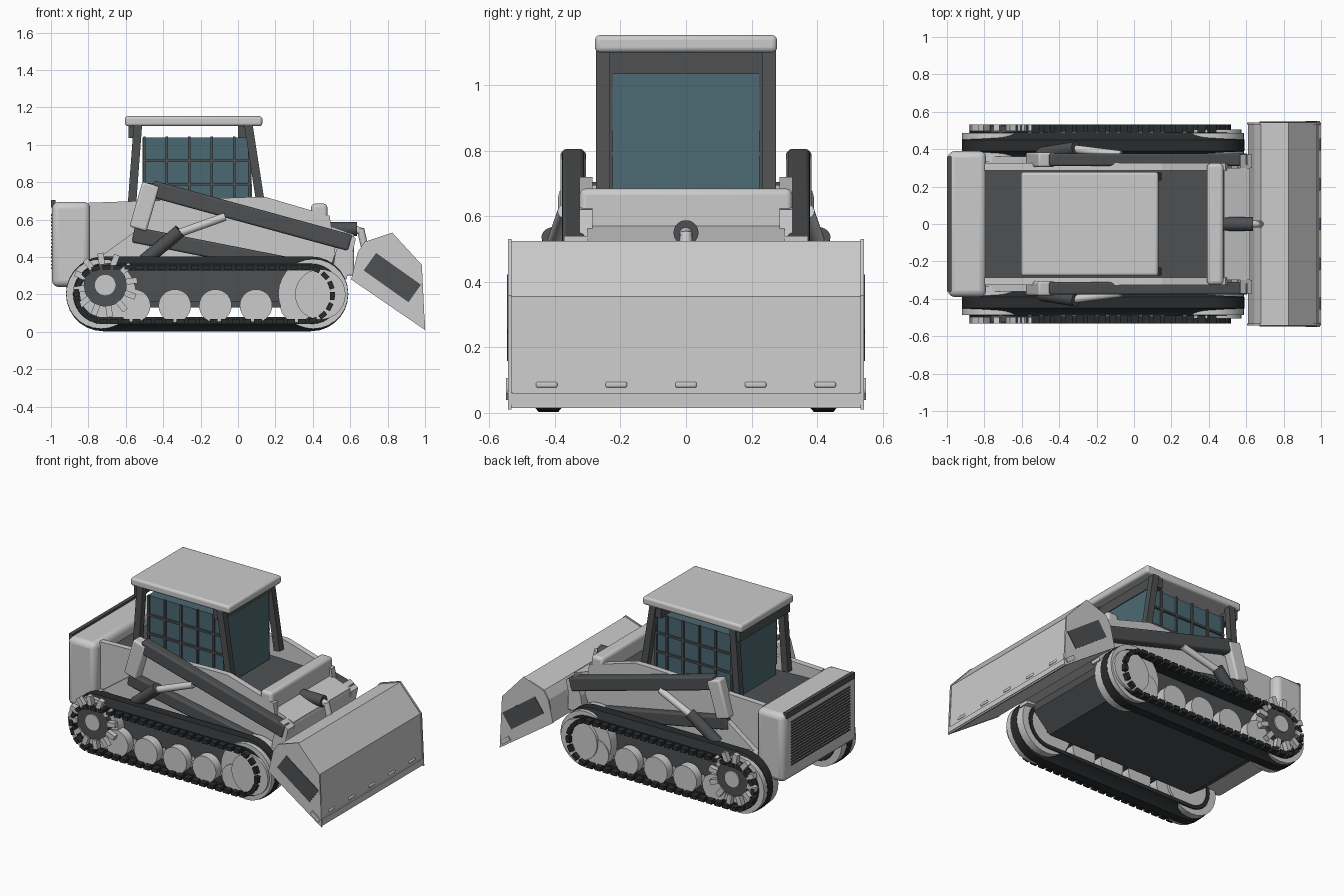
import bpy, bmesh, math
from mathutils import Vector, Matrix

if "Cube" in bpy.data.objects:
    bpy.data.objects.remove(bpy.data.objects["Cube"])


def mat(name, c):
    m = bpy.data.materials.new(name)
    m.diffuse_color = (*c, 1)
    m.use_nodes = True
    m.node_tree.nodes["Principled BSDF"].inputs["Base Color"].default_value = m.diffuse_color
    return m


DARK = mat("dark_grey", (0.075, 0.08, 0.085))
BLACK = mat("rubber", (0.022, 0.025, 0.027))
GLASS = mat("glass", (0.07, 0.14, 0.17))


def finish(name, bm, m=None, bevel=0, mirror=False, smooth=False):
    bmesh.ops.recalc_face_normals(bm, faces=bm.faces)
    me = bpy.data.meshes.new(name)
    bm.to_mesh(me)
    bm.free()
    ob = bpy.data.objects.new(name, me)
    bpy.context.collection.objects.link(ob)
    if m:
        me.materials.append(m)
    if bevel:
        b = ob.modifiers.new("bevel", 'BEVEL')
        b.width, b.segments, b.limit_method = bevel, 3, 'ANGLE'
        smooth = True
    if mirror:
        mm = ob.modifiers.new("mirror", 'MIRROR')
        mm.use_axis = (False, True, False)
        mm.use_mirror_merge = False
    if smooth:
        bpy.ops.object.select_all(action='DESELECT')
        ob.select_set(True)
        bpy.context.view_layer.objects.active = ob
        bpy.ops.object.shade_smooth_by_angle(angle=math.radians(35))
    return ob


def add_box(bm, c, s, ang=0):
    M = Matrix.Translation(c) @ Matrix.Rotation(-ang, 4, 'Y') @ Matrix.Diagonal((*s, 1))
    bmesh.ops.create_cube(bm, size=1, matrix=M)


def add_cyl(bm, p, q, r, n=28):
    p, q = Vector(p), Vector(q)
    M = Matrix.Translation((p + q) / 2) @ (q - p).to_track_quat('Z', 'Y').to_matrix().to_4x4()
    bmesh.ops.create_cone(bm, cap_ends=True, segments=n, radius1=r, radius2=r,
                          depth=(q - p).length, matrix=M)


def box(name, x, y, z, m=None, **k):
    bm = bmesh.new()
    add_box(bm, ((x[0] + x[1]) / 2, (y[0] + y[1]) / 2, (z[0] + z[1]) / 2),
            (x[1] - x[0], y[1] - y[0], z[1] - z[0]))
    return finish(name, bm, m, **k)


def bar(name, p, q, w, y, m=None, **k):
    """Rectangular beam between two (x, z) points, spanning y."""
    bm = bmesh.new()
    dx, dz = q[0] - p[0], q[1] - p[1]
    add_box(bm, ((p[0] + q[0]) / 2, (y[0] + y[1]) / 2, (p[1] + q[1]) / 2),
            (math.hypot(dx, dz), y[1] - y[0], w), math.atan2(dz, dx))
    return finish(name, bm, m, **k)


def prism(name, pts, y, m=None, **k):
    """Side profile of (x, z) points extruded along y."""
    bm = bmesh.new()
    f = bm.faces.new([bm.verts.new((a, y[0], b)) for a, b in pts])
    r = bmesh.ops.extrude_face_region(bm, geom=[f])
    vs = [v for v in r["geom"] if isinstance(v, bmesh.types.BMVert)]
    bmesh.ops.translate(bm, verts=vs, vec=(0, y[1] - y[0], 0))
    return finish(name, bm, m, **k)


def cyls(name, items, m=None, **k):
    bm = bmesh.new()
    for p, q, r in items:
        add_cyl(bm, p, q, r)
    return finish(name, bm, m, smooth=True, **k)


# Rubber track: rounded section swept round a stadium loop
def stadium(x0, x1, z, r, n=14):
    arc = [math.pi * i / n - math.pi / 2 for i in range(n + 1)]
    return ([(x1 + r * math.cos(a), z + r * math.sin(a)) for a in arc] +
            [(x0 - r * math.cos(a), z - r * math.sin(a)) for a in arc])


bm = bmesh.new()
section = [(.33, .05), (.36, .035), (.39, .0), (.45, .0), (.475, .03), (.49, .04), (.49, .075), (.33, .075)]
rings = [[bm.verts.new((x, y, z)) for x, z in stadium(-.72, .39, .203, .2 - d)] for y, d in section]
for i, a in enumerate(rings):
    b = rings[(i + 1) % len(rings)]
    for j in range(len(a)):
        k = (j + 1) % len(a)
        bm.faces.new((a[j], a[k], b[k], b[j]))
finish("track_belt", bm, BLACK, mirror=True, smooth=True)

# Track edge pads, spaced evenly along a loop
bm = bmesh.new()
L, R, N = 1.08, .145, 52
total = 2 * L + 2 * math.pi * R
for i in range(N):
    s = total * i / N
    if s < L:
        x, z, a = -.72 + s, .2 - R, 0
    elif s < L + math.pi * R:
        a = (s - L) / R
        x, z = .36 + R * math.sin(a), .2 - R * math.cos(a)
    elif s < 2 * L + math.pi * R:
        x, z, a = .36 - (s - L - math.pi * R), .2 + R, math.pi
    else:
        a = math.pi + (s - 2 * L - math.pi * R) / R
        x, z = -.72 + R * math.sin(a), .2 - R * math.cos(a)
    add_box(bm, (x, .508, z), (.042, .05, .026), a)
finish("track_pads", bm, BLACK, mirror=True)

# Wheels and undercarriage
cyls("end_drums", [((x, .335, .203), (x, .487, .203), .187) for x in (-.732, .402)], mirror=True)
cyls("idler", [((.44, .48, .2), (.44, .505, .2), .135)], mirror=True)
cyls("rollers", [((-.555 + .217 * i, y, .14), (-.555 + .217 * i, y + .06, .14), .087)
                 for i in range(5) for y in (.35, .435)], mirror=True)
box("track_frame", (-.62, .4), (.3, .42), (.16, .35), DARK, mirror=True)
cyls("sprocket", [((-.71, .47, .25), (-.71, .522, .25), .115)], DARK, mirror=True)
cyls("sprocket_hub", [((-.71, .5, .25), (-.71, .53, .25), .055)], mirror=True)
bm = bmesh.new()
for i in range(12):
    a = 2 * math.pi * i / 12 + .15
    add_box(bm, (-.71 + .142 * math.cos(a), .515, .25 + .142 * math.sin(a)), (.062, .034, .032), a)
finish("sprocket_teeth", bm, mirror=True)

# Hull: dark belly and deck, light side walls, rear engine block
prism("belly", [(-.8, .2), (-.7, .13), (.4, .13), (.52, .25), (.52, .42), (-.8, .42)], (-.31, .31), DARK)
prism("deck", [(-.8, .4), (.42, .4), (.42, .58), (-.8, .62)], (-.29, .29), DARK)
prism("side_wall", [(-.8, .36), (.5, .36), (.52, .42), (.49, .62), (.15, .72), (.05, .72), (-.8, .69)],
      (.285, .325), mirror=True)
prism("rear_gusset", [(-.8, .36), (-.45, .36), (-.5, .56), (-.56, .53), (-.74, .4)], (.32, .36), mirror=True)
box("engine_block", (-.995, -.79), (-.39, .39), (.24, .695), bevel=.035)
box("rear_trim", (-1.0, -.975), (-.36, .36), (.665, .705), DARK)
bm = bmesh.new()
for i in range(16):
    add_box(bm, (-.995, 0, .34 + .019 * i), (.01, .62, .009))
finish("rear_grille", bm, DARK)
box("front_crossbar", (.39, .478), (-.325, .325), (.4, .685), bevel=.02)
prism("front_plate", [(.48, .3), (.6, .3), (.62, .52), (.48, .57)], (-.3, .3))

# Cab
box("roof", (-.605, .13), (-.278, .278), (1.1, 1.153), bevel=.015)
box("front_header", (-.0, .07), (-.265, .265), (1.035, 1.1), DARK)
box("rear_header", (-.585, -.54), (-.265, .265), (1.035, 1.1), DARK)
bar("front_pillar", (.055, 1.11), (.125, .66), .045, (.232, .275), DARK, mirror=True)
bar("rear_pillar", (-.535, 1.11), (-.57, .64), .045, (.232, .275), DARK, mirror=True)
prism("cab_glass", [(-.51, .6), (.08, .6), (.065, 1.04), (-.51, 1.04)], (-.224, .224), GLASS)
bm = bmesh.new()
for x in (-.5, -.38, -.26, -.14, -.02, .06):
    add_box(bm, (x, .23, .86), (.013, .014, .37))
for z in (.79, .915):
    add_box(bm, (-.22, .23, z), (.58, .014, .013))
finish("window_guard", bm, DARK, mirror=True)

# Loader arms and lift cylinders
ARM = (.31, .378)
bar("lift_arm", (-.46, .765), (.6, .475), .09, ARM, DARK, bevel=.012, mirror=True)
bar("lower_link", (-.56, .52), (.38, .335), .085, (.315, .37), DARK, bevel=.012, mirror=True)
bar("rear_link", (-.465, .79), (-.535, .55), .095, (.305, .383), bevel=.012, mirror=True)
prism("arm_tip", [(.5, .29), (.58, .28), (.63, .5), (.57, .54), (.52, .42)], (.3, .372), mirror=True)
cyls("lift_cylinder", [((-.5, .375, .38), (-.31, .405, .54), .036)], DARK, mirror=True)
cyls("lift_rod", [((-.35, .405, .515), (-.07, .37, .615), .022)], mirror=True)

# Tilt cylinder and coupler
box("coupler", (.55, .62), (-.37, .37), (.3, .51), bevel=.01)
cyls("tilt_cylinder", [((.46, 0, .55), (.635, 0, .55), .038)], DARK)
cyls("tilt_rod", [((.62, 0, .55), (.665, 0, .535), .02), ((.655, 0, .55), (.685, 0, .42), .02)])

# Bucket with side plates, cutting edge and bolts
profile = [(.61, .28), (.645, .42), (.68, .475), (.825, .525), (.978, .355), (.995, .015)]
prism("bucket", profile, (-.538, .538))
prism("bucket_side", [(.605, .28), (.64, .425), (.675, .48), (.825, .53), (.983, .358), (1.0, .01)],
      (.532, .543), mirror=True)
bar("side_wear_plate", (.705, .375), (.945, .205), .115, (.54, .547), DARK, mirror=True)
box("cutting_edge", (.975, .999), (-.535, .535), (.025, .06))
bm = bmesh.new()
for i in range(5):
    add_box(bm, (.985, -.425 + .2125 * i, .086), (.026, .065, .018))
finish("edge_bolts", bm, bevel=.006)
bar("side_bolt", (.925, .095), (.985, .05), .028, (.53, .55), mirror=True)
